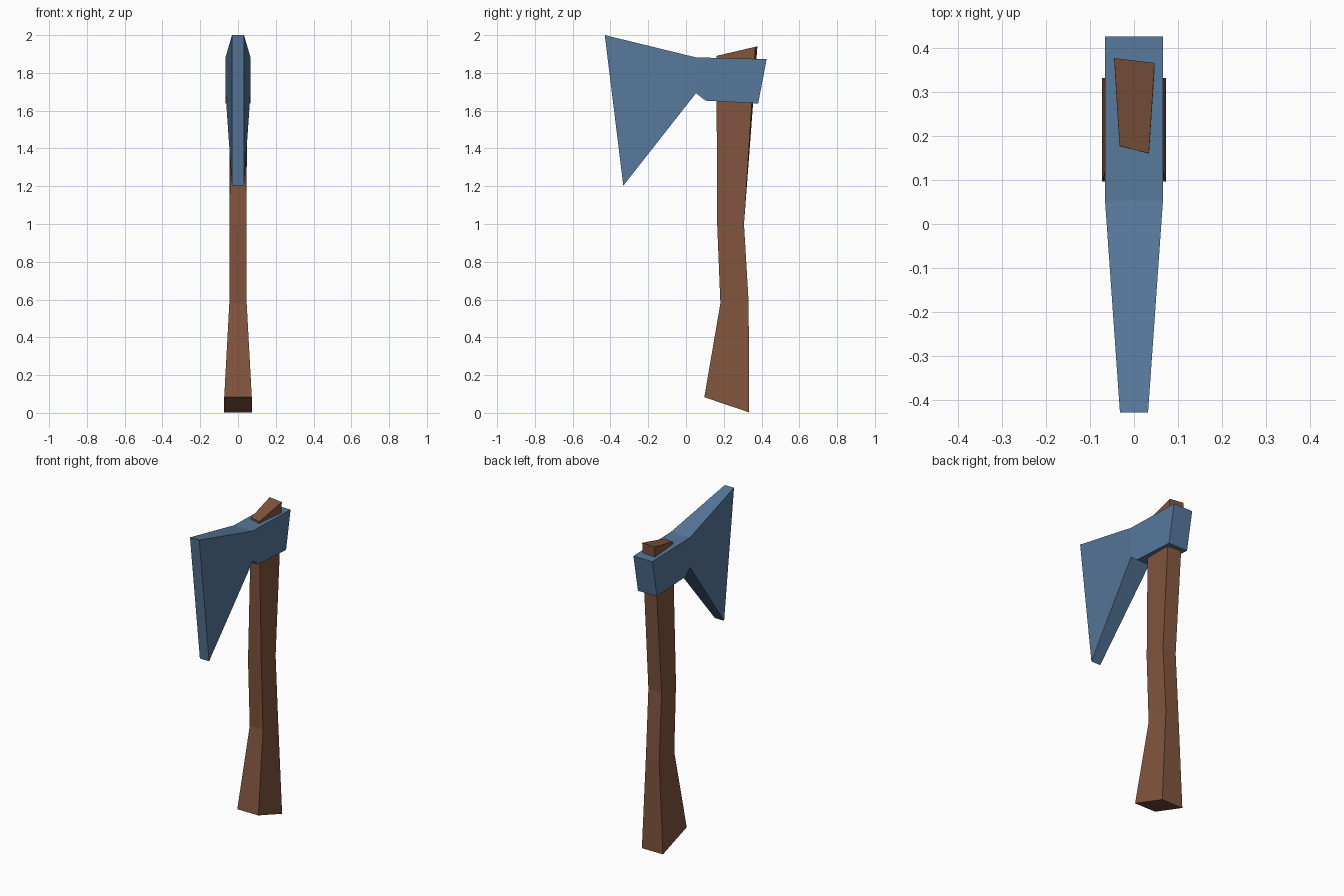
import bpy

if "Cube" in bpy.data.objects:
    bpy.data.objects.remove(bpy.data.objects["Cube"])


def material(name, color):
    m = bpy.data.materials.new(name)
    m.diffuse_color = (*color, 1)
    m.use_nodes = True
    m.node_tree.nodes["Principled BSDF"].inputs["Base Color"].default_value = m.diffuse_color
    return m


def mesh_object(name, verts, faces, mat):
    me = bpy.data.meshes.new(name)
    me.from_pydata(verts, [], faces)
    me.materials.append(mat)
    ob = bpy.data.objects.new(name, me)
    bpy.context.collection.objects.link(ob)
    return ob


steel = material("blue steel", (0.095, 0.19, 0.33))
wood = material("brown wood", (0.22, 0.09, 0.048))

# Handle: four-sided loops, each (half width, front y, front z, back y, back z)
sections = [
    (0.073, 0.097, 0.083, 0.333, 0.003),
    (0.046, 0.182, 0.58, 0.332, 0.58),
    (0.046, 0.165, 1.0, 0.307, 1.0),
]
verts = []
for w, fy, fz, by, bz in sections:
    verts += [(-w, fy, fz), (w, fy, fz), (w, by, bz), (-w, by, bz)]
# slightly twisted top end
verts += [(-0.033, 0.178, 1.893), (0.034, 0.161, 1.89),
          (0.047, 0.367, 1.938), (-0.045, 0.378, 1.94)]
faces = [(3, 2, 1, 0), (12, 13, 14, 15)]
for r in range(0, 12, 4):
    for i in range(4):
        j = (i + 1) % 4
        faces.append((r + i, r + j, r + j + 4, r + i + 4))
mesh_object("handle", verts, faces, wood)

# Axe head: side profile (half width, y, z), thinner at the cutting edge
profile = [
    (0.032, -0.43, 2.0), (0.032, -0.332, 1.203), (0.066, 0.053, 1.693),
    (0.066, 0.103, 1.653), (0.066, 0.382, 1.638), (0.066, 0.427, 1.873),
    (0.066, 0.053, 1.882),
]
n = len(profile)
verts = [(s * w, y, z) for s in (1, -1) for w, y, z in profile]
faces = []
for side in ((0, 1, 2, 6), (2, 3, 4, 5, 6)):      # blade cheek, socket cheek
    faces.append(side)
    faces.append(tuple(i + n for i in reversed(side)))
for i in range(n):                                # rim between the two sides
    j = (i + 1) % n
    faces.append((j, i, i + n, j + n))
mesh_object("axe_head", verts, faces, steel)
